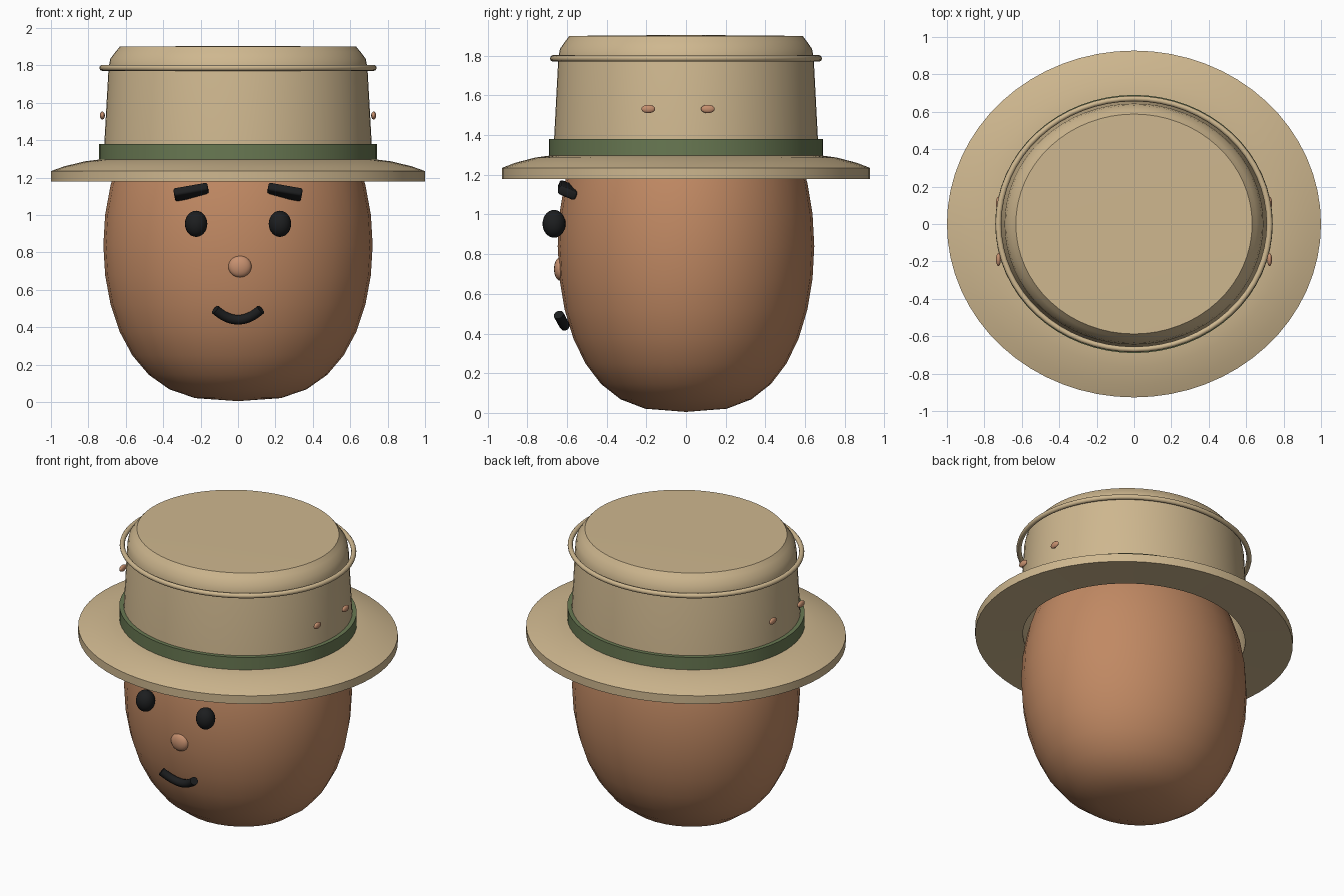
import bpy, bmesh, math
from mathutils import Matrix

cube = bpy.data.objects.get("Cube")
if cube:
    bpy.data.objects.remove(cube, do_unlink=True)


def material(name, r, g, b):
    m = bpy.data.materials.new(name)
    m.use_nodes = True
    m.diffuse_color = (r, g, b, 1)
    m.node_tree.nodes["Principled BSDF"].inputs["Base Color"].default_value = (r, g, b, 1)
    return m


skin = material("skin brown", 0.53, 0.25, 0.125)
nose_skin = material("light skin brown", 0.57, 0.28, 0.16)
tan = material("hat tan", 0.62, 0.475, 0.275)
green = material("band green", 0.14, 0.19, 0.085)
black = material("soft black", 0.012, 0.013, 0.014)


def finish(name, bm, mat, angle=50):
    bmesh.ops.remove_doubles(bm, verts=bm.verts, dist=0.0001)
    bmesh.ops.recalc_face_normals(bm, faces=bm.faces)
    mesh = bpy.data.meshes.new(name)
    bm.to_mesh(mesh)
    bm.free()
    mesh.materials.append(mat)
    obj = bpy.data.objects.new(name, mesh)
    bpy.context.collection.objects.link(obj)
    bpy.ops.object.select_all(action='DESELECT')
    bpy.context.view_layer.objects.active = obj
    obj.select_set(True)
    bpy.ops.object.shade_smooth_by_angle(angle=math.radians(angle))
    return obj


def lathe(name, profile, depth, mat, steps=64, closed=False, angle=50):
    """Spin an (r, z) profile about z and squash it along y."""
    bm = bmesh.new()
    verts = [bm.verts.new((r, 0, z)) for r, z in profile]
    pairs = list(zip(verts, verts[1:]))
    if closed:
        pairs.append((verts[-1], verts[0]))
    edges = [bm.edges.new(p) for p in pairs]
    bmesh.ops.spin(bm, geom=verts + edges, cent=(0, 0, 0), axis=(0, 0, 1),
                   angle=math.tau, steps=steps, use_merge=True)
    bmesh.ops.scale(bm, vec=(1, depth, 1), verts=bm.verts)
    return finish(name, bm, mat, angle)


def ellipsoid(name, centre, radii, mat):
    bm = bmesh.new()
    bmesh.ops.create_uvsphere(bm, u_segments=20, v_segments=14, radius=1)
    bmesh.ops.transform(bm, verts=bm.verts,
                        matrix=Matrix.Translation(centre) @ Matrix.Diagonal((*radii, 1)))
    return finish(name, bm, mat)


# Head: a full-cheeked egg
rings = [math.pi * i / 16 for i in range(17)]
lathe("head", [(0.72 * max(0, math.sin(t)) ** 0.7, 0.84 - 0.835 * math.cos(t))
               for t in rings], 0.898, skin, steps=32, angle=60)

# Hat
lathe("hat_brim", [(0.7, 1.19), (0.85, 1.185), (1, 1.18), (1, 1.235), (0.93, 1.26),
                   (0.82, 1.287), (0.74, 1.297), (0.7, 1.297)], 0.927, tan, closed=True)
lathe("hat_crown", [(0.7, 1.24), (0.725, 1.26), (0.715, 1.38), (0.692, 1.79), (0.683, 1.835),
                    (0.655, 1.872), (0.632, 1.9), (0, 1.905), (0, 1.87), (0.6, 1.87),
                    (0.67, 1.79)], 0.93, tan, closed=True)
lathe("hat_band", [(0.715, 1.285), (0.742, 1.285), (0.742, 1.38), (0.71, 1.38)],
      0.93, green, closed=True)
circle = [math.tau * i / 12 for i in range(12)]
lathe("crown_ring", [(0.725 + 0.016 * math.cos(a), 1.787 + 0.016 * math.sin(a))
                     for a in circle], 0.925, tan, closed=True)

# Face
ellipsoid("nose", (0.01, -0.635, 0.725), (0.062, 0.03, 0.058), nose_skin)
for side, s in (("left", 1), ("right", -1)):
    ellipsoid(side + "_eye", (s * 0.224, -0.665, 0.953), (0.06, 0.058, 0.07), black)

    bm = bmesh.new()
    bmesh.ops.create_cube(bm, size=1)
    bmesh.ops.scale(bm, vec=(0.185, 0.095, 0.046), verts=bm.verts)
    bmesh.ops.bevel(bm, geom=bm.edges[:], offset=0.012, segments=2,
                    profile=0.5, affect='EDGES')
    bmesh.ops.transform(bm, verts=bm.verts,
                        matrix=Matrix.Translation((s * 0.25, -0.597, 1.123))
                        @ Matrix.Rotation(s * math.radians(10), 4, 'Y')
                        @ Matrix.Rotation(math.radians(-23), 4, 'X'))
    finish(side + "_eyebrow", bm, black)

    # Vent holes on the crown sides
    for place, y in (("front", -0.19), ("back", 0.11)):
        ellipsoid(f"{side}_{place}_vent", (s * 0.725, y, 1.532),
                  (0.013, 0.035, 0.021), nose_skin)

# Mouth: a curved tube leaning forward at the corners
curve = bpy.data.curves.new("mouth", 'CURVE')
curve.dimensions = '3D'
curve.bevel_depth = 0.026
curve.bevel_resolution = 3
curve.use_fill_caps = True
spline = curve.splines.new('POLY')
spline.points.add(14)
for i, p in enumerate(spline.points):
    x = (i / 7 - 1) * 0.122
    lift = (x / 0.122) ** 2
    p.co = (x, -0.612 - 0.03 * lift, 0.44 + 0.055 * lift, 1)
curve.materials.append(black)
bpy.context.collection.objects.link(bpy.data.objects.new("mouth", curve))
